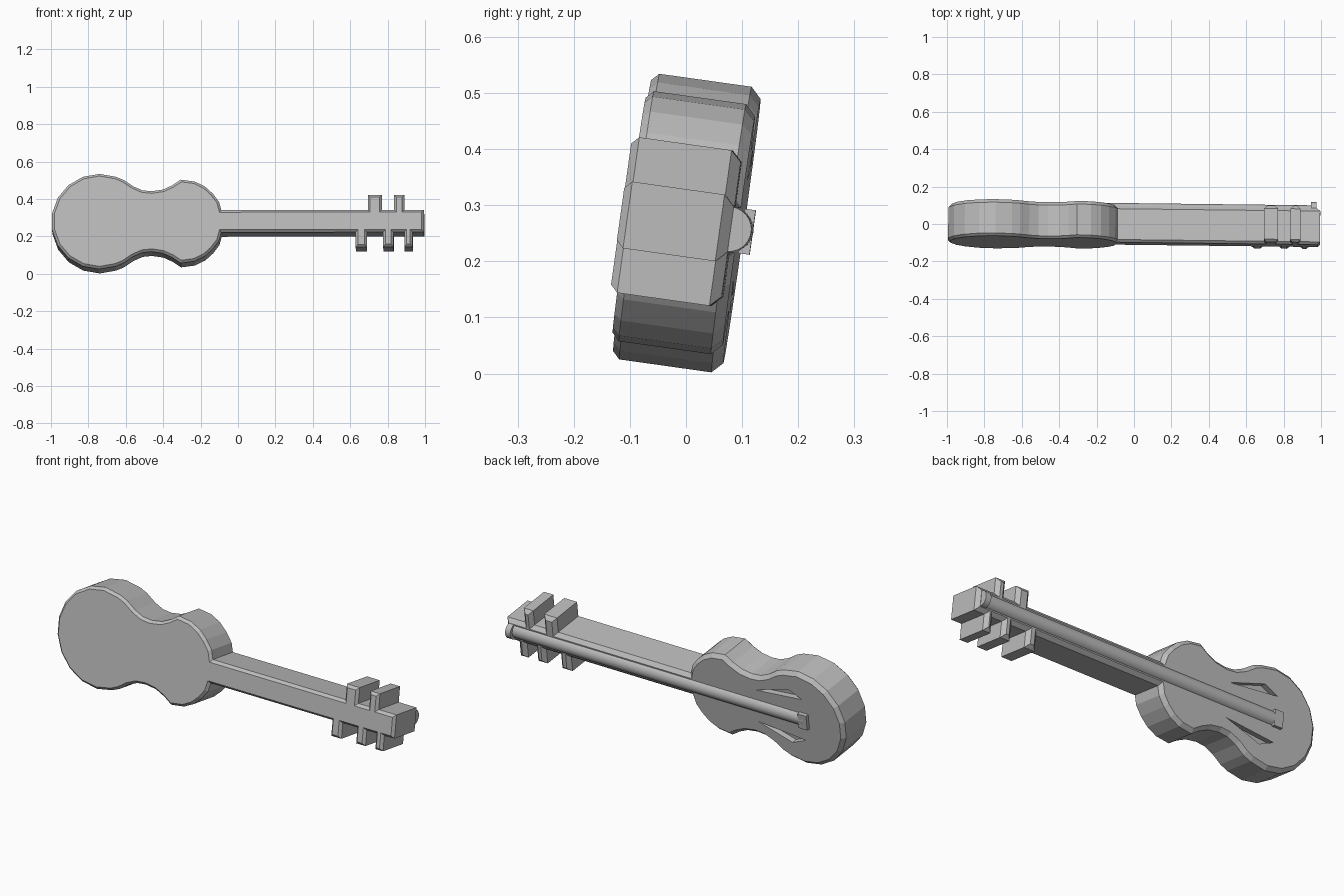
import bpy, bmesh, math
from mathutils import Matrix, Vector

if "Cube" in bpy.data.objects:
    bpy.data.objects.remove(bpy.data.objects["Cube"], do_unlink=True)

grey = bpy.data.materials.new("plain_grey")
grey.use_nodes = True
grey.diffuse_color = (0.5, 0.5, 0.5, 1)
grey.node_tree.nodes["Principled BSDF"].inputs["Base Color"].default_value = (0.5, 0.5, 0.5, 1)

# The instrument leans back and turns slightly; its soundboard faces +y
POSE = (Matrix.Translation((0, 0, 0.268)) @ Matrix.Rotation(math.radians(-8), 4, 'X')
        @ Matrix.Translation((0, -0.007, 0)) @ Matrix.Rotation(-0.012, 4, 'Z'))
DEPTH = 0.099
HALF_NECK = 0.06


def finish(bm, name):
    bmesh.ops.recalc_face_normals(bm, faces=bm.faces)
    bm.transform(POSE)
    mesh = bpy.data.meshes.new(name)
    bm.to_mesh(mesh)
    bm.free()
    mesh.materials.append(grey)
    ob = bpy.data.objects.new(name, mesh)
    bpy.context.collection.objects.link(ob)
    return ob


def extrude_outline(points, y0, y1):
    bm = bmesh.new()
    face = bm.faces.new([bm.verts.new((x, y0, z)) for x, z in points])
    side = bmesh.ops.extrude_face_region(bm, geom=[face])["geom"]
    verts = [g for g in side if isinstance(g, bmesh.types.BMVert)]
    bmesh.ops.translate(bm, verts=verts, vec=(0, y1 - y0, 0))
    bmesh.ops.recalc_face_normals(bm, faces=bm.faces)
    return bm


def bevel_rim(bm, y, width):
    rim = [e for e in bm.edges if all(abs(v.co.y - y) < 1e-5 for v in e.verts)]
    bmesh.ops.bevel(bm, geom=rim, offset=width, offset_type='OFFSET', segments=1,
                    profile=0.5, affect='EDGES', clamp_overlap=False)


# Upper half of the body: round lower bout, scooped waist, round upper bout
half_body = [(-0.74 - 0.257 * math.cos(math.radians(a)), 0.257 * math.sin(math.radians(a)))
             for a in range(10, 121, 20)]
half_body += [(-0.61, 0.224), (-0.56, 0.19), (-0.51, 0.168), (-0.46, 0.163), (-0.40, 0.172),
              (-0.35, 0.195), (-0.305, 0.225), (-0.23, 0.215), (-0.176, 0.188),
              (-0.134, 0.15), (-0.10, 0.105), (-0.088, HALF_NECK)]
half_body = [p for i, p in enumerate(half_body) if i != 5 or abs(p[0] + 0.61) > 0.02]


def neck_side(pegs, sign):
    pts = []
    for a, b in pegs:
        pts += [(a, HALF_NECK), (a, 0.14), (b, 0.14), (b, HALF_NECK)]
    pts.append((0.995, HALF_NECK))
    return [(x, z * sign) for x, z in pts]


# Body, neck and tuning pegs share one bevelled slab
top = half_body + neck_side([(0.695, 0.77), (0.835, 0.89)], 1)
bottom = [(x, -z) for x, z in half_body] + neck_side([(0.63, 0.69), (0.777, 0.832), (0.89, 0.935)], -1)
bm = extrude_outline(top + bottom[::-1], -DEPTH, DEPTH)
bevel_rim(bm, -DEPTH, 0.013)
bevel_rim(bm, DEPTH, 0.019)
body = finish(bm, "body_and_neck")

# Slanted sound holes sunk into the soundboard
for side, label in ((1, "upper"), (-1, "lower")):
    hole = [(-0.48, 0.088), (-0.68, 0.15), (-0.76, 0.115)]
    cutter = finish(extrude_outline([(x, z * side) for x, z in hole], DEPTH - 0.03, DEPTH + 0.05),
                    label + "_sound_hole_cutter")
    cutter.hide_render = True
    cutter.hide_viewport = True
    cut = body.modifiers.new(label + "_sound_hole", 'BOOLEAN')
    cut.operation = 'DIFFERENCE'
    cut.solver = 'EXACT'
    cut.object = cutter

# Apply the cuts and drop the cutters
bpy.context.view_layer.update()
cut_mesh = bpy.data.meshes.new_from_object(body.evaluated_get(bpy.context.evaluated_depsgraph_get()))
body.modifiers.clear()
body.data = cut_mesh
for ob in [o for o in bpy.data.objects if o.name.endswith("_cutter")]:
    bpy.data.objects.remove(ob, do_unlink=True)


def rod(name, x0, x1, y, radius):
    bm = bmesh.new()
    place = Matrix.Translation(((x0 + x1) / 2, y, 0)) @ Matrix.Rotation(math.pi / 2, 4, 'Y')
    bmesh.ops.create_cone(bm, cap_ends=True, segments=32, radius1=radius, radius2=radius,
                          depth=x1 - x0, matrix=place)
    ob = finish(bm, name)
    for p in ob.data.polygons:
        p.use_smooth = len(p.vertices) == 4
    for e in ob.data.edges:
        a, b = (ob.data.vertices[i].co for i in e.vertices)
        e.use_edge_sharp = (a - b).length < radius
    return ob


# Rounded fingerboard with a nut at the head
rod("fingerboard", -0.77, 0.96, 0.079, 0.04)
rod("nut", 0.945, 0.975, 0.096, 0.04)

# Bridge block at the tail end of the fingerboard
bm = bmesh.new()
bmesh.ops.create_cube(bm, size=1, matrix=Matrix.Translation((-0.765, 0.104, 0))
                      @ Matrix.Diagonal((0.05, 0.028, 0.08, 1)))
finish(bm, "bridge")
